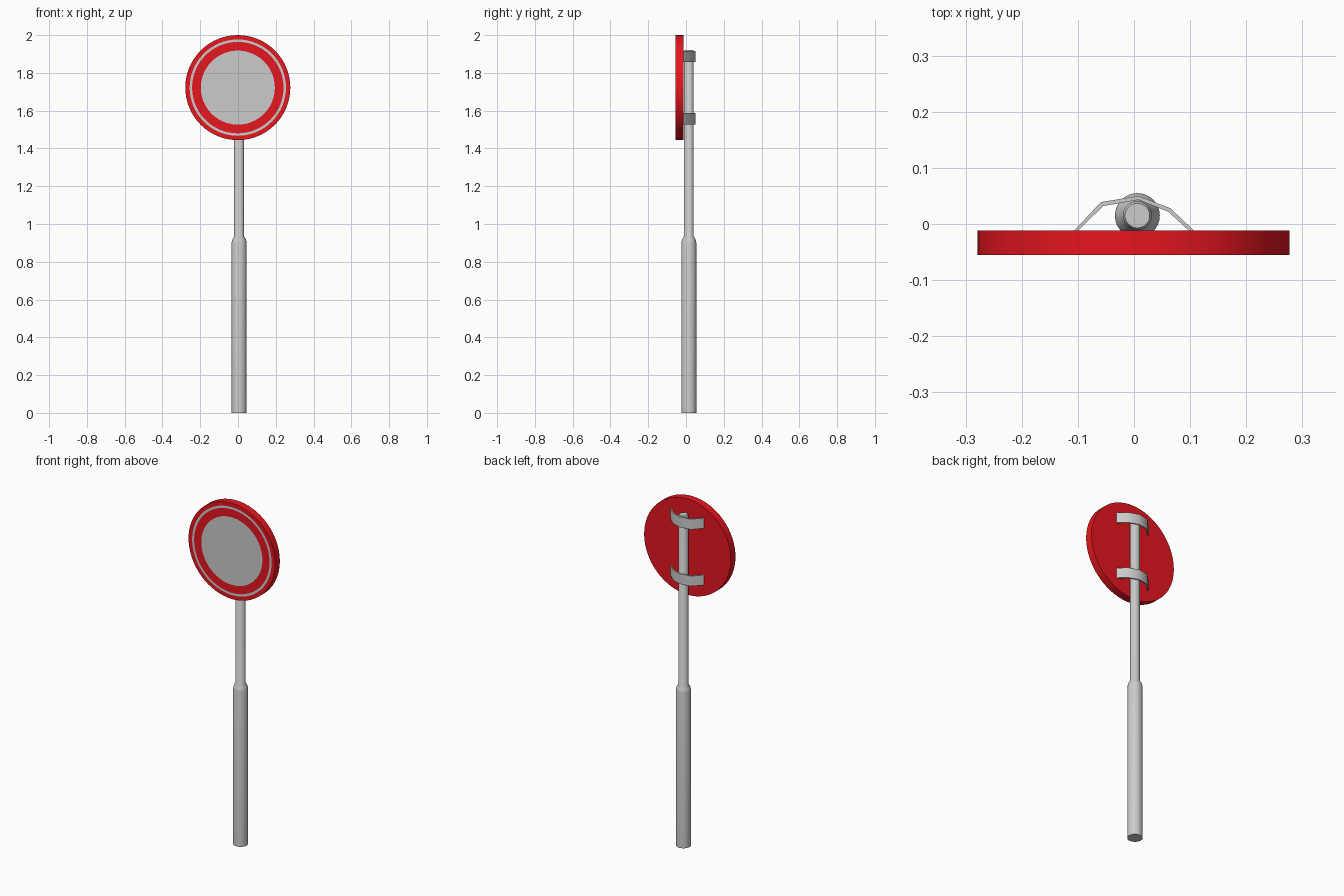
import bpy, bmesh, math
from mathutils import Matrix

if "Cube" in bpy.data.objects:
    bpy.data.objects.remove(bpy.data.objects["Cube"])

red = bpy.data.materials.new("red")
red.diffuse_color = (0.8, 0.008, 0.014, 1)
red.use_nodes = True
red.node_tree.nodes["Principled BSDF"].inputs["Base Color"].default_value = red.diffuse_color


def finish(bm, name, material=None, loc=(0, 0, 0), angle=35):
    me = bpy.data.meshes.new(name)
    bm.to_mesh(me)
    bm.free()
    ob = bpy.data.objects.new(name, me)
    ob.location = loc
    bpy.context.collection.objects.link(ob)
    if material:
        me.materials.append(material)
    bpy.ops.object.select_all(action='DESELECT')
    ob.select_set(True)
    bpy.context.view_layer.objects.active = ob
    bpy.ops.object.shade_smooth_by_angle(angle=math.radians(angle))
    return ob


def lathe(name, profile, segments, loc, material=None, face_front=False):
    """Spin (radius, height) points round z; face_front turns +z towards -y."""
    bm = bmesh.new()
    rings = []
    for r, h in profile:
        if r == 0:
            rings.append([bm.verts.new((0, 0, h))] * segments)
        else:
            rings.append([bm.verts.new((r * math.cos(a), r * math.sin(a), h))
                          for a in (2 * math.pi * i / segments for i in range(segments))])
    for a, b in zip(rings, rings[1:]):
        for i in range(segments):
            j = (i + 1) % segments
            bm.faces.new(list(dict.fromkeys((a[i], a[j], b[j], b[i]))))
    if face_front:
        bmesh.ops.rotate(bm, verts=bm.verts, matrix=Matrix.Rotation(math.pi / 2, 3, 'X'))
    return finish(bm, name, material, loc)


# Stepped post, wide below and thin above
PX, PY = 0.006, 0.015
lathe("post", [(0, 0), (0.04, 0), (0.04, 0.9), (0.036, 0.918), (0.026, 0.935),
               (0.026, 1.912), (0.022, 1.92), (0, 1.92)], 32, (PX, PY, 0))

# Round sign: red body, then flush front rings
SIGN = (-0.001, -0.055, 1.722)
lathe("sign_body", [(0, -0.043), (0.278, -0.043), (0.278, 0), (0.255, 0)], 64, SIGN, red, True)
lathe("sign_stripe", [(0.255, 0), (0.242, 0)], 64, SIGN, None, True)
lathe("sign_red_ring", [(0.242, 0), (0.196, 0)], 64, SIGN, red, True)
lathe("sign_face", [(0.196, 0), (0, 0)], 64, SIGN, None, True)

# Bent straps holding the sign to the post
outer = [(-0.107, -0.012), (-0.059, 0.039), (0.008, 0.05), (0.065, 0.028), (0.107, -0.012)]
inner = [(-0.100, -0.012), (-0.055, 0.032), (0.008, 0.043), (0.061, 0.022), (0.098, -0.012)]
for name, z0, z1 in (("lower_strap", 1.528, 1.587), ("upper_strap", 1.857, 1.917)):
    bm = bmesh.new()
    rows = [[bm.verts.new((x, y, z)) for x, y in pts]
            for pts, z in ((outer, z0), (outer, z1), (inner, z1), (inner, z0))]
    for k in range(4):
        a, b = rows[k], rows[(k + 1) % 4]
        for i in range(4):
            bm.faces.new((a[i], a[i + 1], b[i + 1], b[i]))
    for i in (0, 4):
        bm.faces.new([r[i] for r in rows])
    bmesh.ops.recalc_face_normals(bm, faces=bm.faces)
    finish(bm, name, angle=40)
